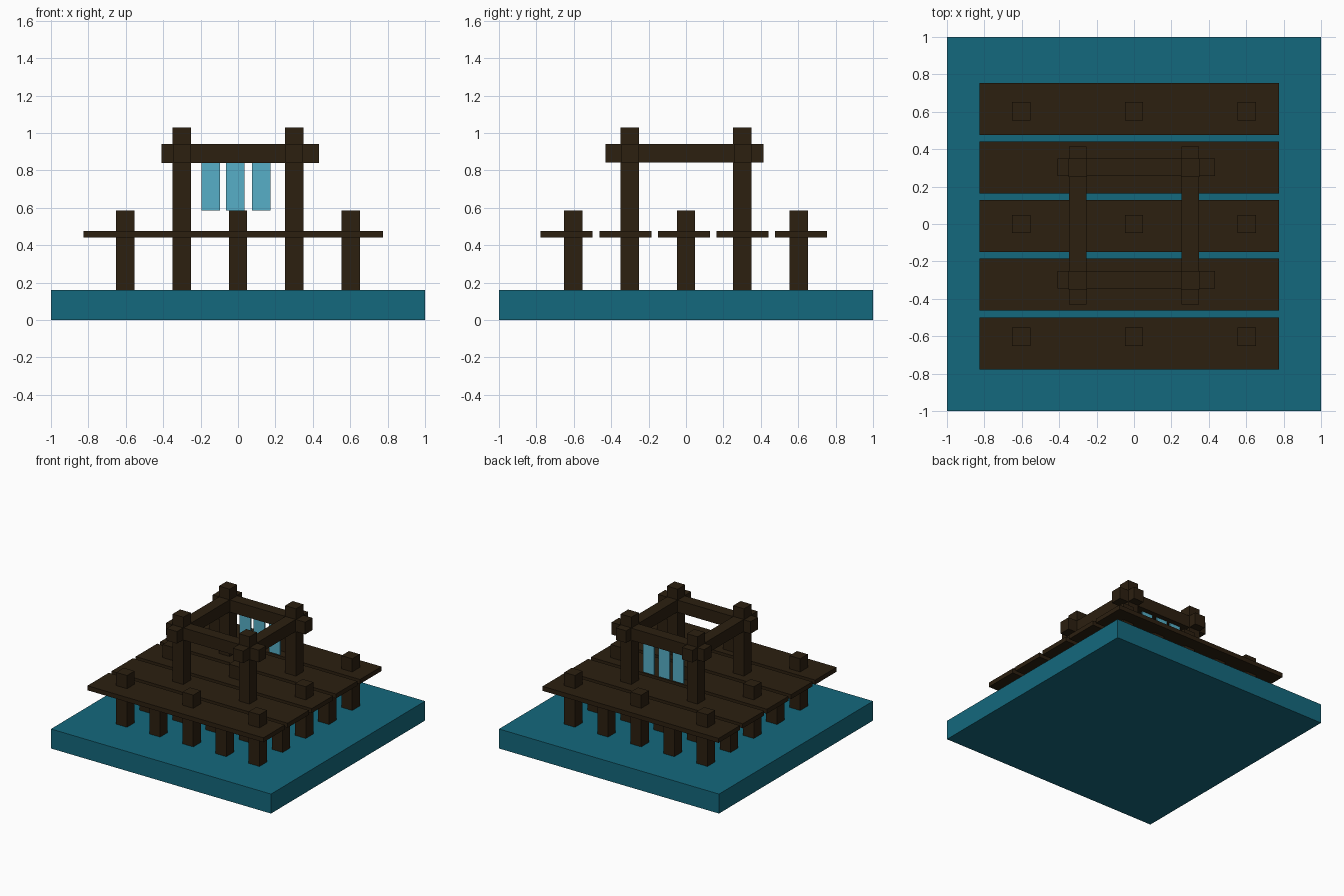
import bpy

if "Cube" in bpy.data.objects:
    bpy.data.objects.remove(bpy.data.objects["Cube"])


def make_material(name, color):
    mat = bpy.data.materials.new(name)
    mat.diffuse_color = (*color, 1.0)
    mat.use_nodes = True
    mat.node_tree.nodes["Principled BSDF"].inputs["Base Color"].default_value = mat.diffuse_color
    return mat


water = make_material("water_blue", (0.007, 0.14, 0.205))
wood = make_material("dark_wood", (0.025, 0.014, 0.005))
cloth = make_material("light_blue", (0.095, 0.43, 0.57))


def box(name, x, y, z, mat):
    """Box from (min, max) ranges on each axis."""
    bpy.ops.mesh.primitive_cube_add(size=1, location=[sum(r) / 2 for r in (x, y, z)])
    ob = bpy.context.object
    ob.name = name
    ob.scale = [r[1] - r[0] for r in (x, y, z)]
    bpy.ops.object.transform_apply(location=False, rotation=False, scale=True)
    ob.data.materials.append(mat)
    return ob


def around(c, half=0.049):
    return (c - half, c + half)


BASE_TOP = 0.16
PITCH = 0.301

# water slab
box("water_base", (-1, 1), (-1, 1), (0, BASE_TOP), water)

# deck planks
for i in range(5):
    box("deck_plank", (-0.825, 0.775), around(-0.638 + i * 0.3135, 0.139), (0.44, 0.477), wood)

# grid of posts: tall frame posts, bollards poking through, hidden supports
for i in range(-2, 3):
    for j in range(-2, 3):
        if abs(i) == 1 and abs(j) == 1:
            name, top = "frame_post", 1.03
        elif i % 2 == 0 and j % 2 == 0:
            name, top = "bollard_post", 0.585
        else:
            name, top = "support_post", 0.445
        box(name, around(i * PITCH), around(j * PITCH), (BASE_TOP, top), wood)

# top frame beams, slightly off centre
for s in (-1, 1):
    box("cross_beam", (-0.41, 0.432), around(s * PITCH + 0.002, 0.047), (0.84, 0.94), wood)
    box("side_beam", around(s * PITCH, 0.047), (-0.43, 0.415), (0.843, 0.942), wood)

# hanging strips under the back beam
for x in (-0.145, -0.015, 0.125):
    box("hanging_strip", around(x, 0.05), around(0.303, 0.006), (0.585, 0.845), cloth)
